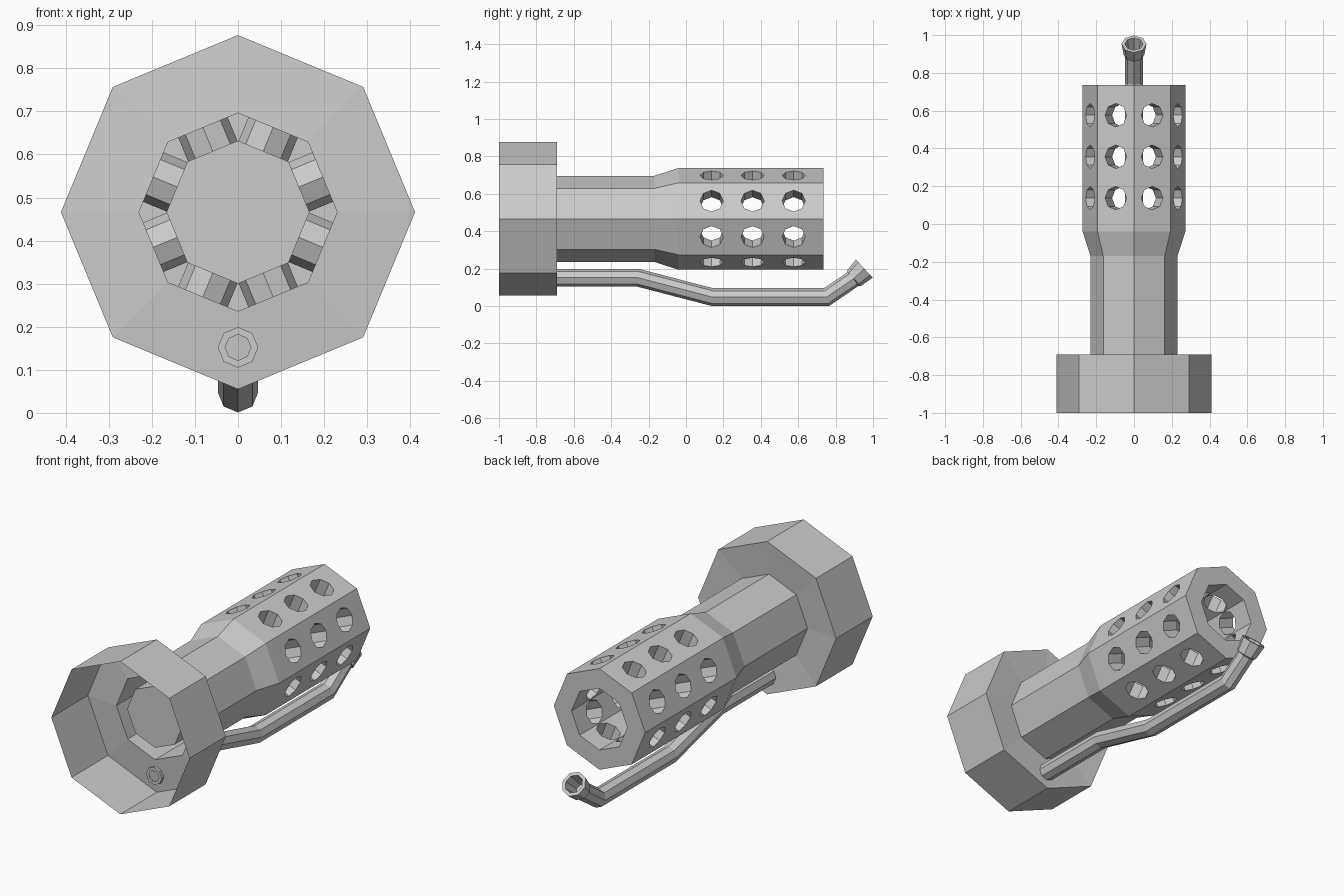
import bpy, bmesh
from math import sin, cos, pi, atan2
from mathutils import Vector, Matrix

if "Cube" in bpy.data.objects:
    bpy.data.objects.remove(bpy.data.objects["Cube"])

AXIS_Z = 0.466


def sweep(name, rings, loop=False, cap_end=False):
    """Join octagon rings (y, z, radius, tilt, vertical stretch) into a tube."""
    bm = bmesh.new()
    loops = []
    for y, z, r, t, k in rings:
        loops.append([bm.verts.new((r * cos(i * pi / 4),
                                    y - r * k * sin(i * pi / 4) * sin(t),
                                    z + r * k * sin(i * pi / 4) * cos(t)))
                      for i in range(8)])
    pairs = list(zip(loops, loops[1:]))
    if loop:
        pairs.append((loops[-1], loops[0]))
    for a, b in pairs:
        for i in range(8):
            j = (i + 1) % 8
            bm.faces.new((a[j], a[i], b[i], b[j]))
    if cap_end:
        bm.faces.new(loops[-1])
    if loop:
        bmesh.ops.recalc_face_normals(bm, faces=bm.faces)
    return finish(name, bm)


def finish(name, bm):
    me = bpy.data.meshes.new(name)
    bm.to_mesh(me)
    bm.free()
    ob = bpy.data.objects.new(name, me)
    bpy.context.collection.objects.link(ob)
    return ob


def straight(*profile):
    return [(y, AXIS_Z, r, 0, 1) for y, r in profile]


# Thin open collar with its rear wall
sweep("collar", straight((-1, 0.411), (-0.69, 0.411), (-0.705, 0.23)))

# Double-walled barrel
barrel = sweep("barrel", straight((-0.705, 0.23), (-0.17, 0.23), (-0.04, 0.272),
                                  (0.736, 0.272), (0.736, 0.166), (-0.705, 0.166)), loop=True)

# Cutter for three rows of eight vent holes
bm = bmesh.new()
for y in (0.137, 0.356, 0.576):
    for i in range(8):
        m = (Matrix.Translation((0, y, AXIS_Z))
             @ Matrix.Rotation((i + 0.5) * pi / 4, 4, 'Y')
             @ Matrix.Translation((0, 0, 0.251)))
        bmesh.ops.create_cone(bm, cap_ends=True, segments=8, radius1=0.062,
                              radius2=0.062, depth=0.2, matrix=m)
cutter = finish("vent_cutter", bm)
cutter.hide_render = True
mod = barrel.modifiers.new("vents", 'BOOLEAN')
mod.operation = 'DIFFERENCE'
mod.solver = 'EXACT'
mod.object = cutter
bpy.context.view_layer.objects.active = barrel
bpy.ops.object.modifier_apply(modifier=mod.name)
bpy.data.objects.remove(cutter)

# Open the gap between the walls at the collar end
bm = bmesh.new()
bm.from_mesh(barrel.data)
gap = [f for f in bm.faces if all(v.co.y < -0.7 for v in f.verts)]
bmesh.ops.delete(bm, geom=gap, context='FACES')
bm.to_mesh(barrel.data)
bm.free()

# Plug closing the inner wall
bm = bmesh.new()
bmesh.ops.create_circle(bm, cap_ends=True, segments=8, radius=0.166,
                        matrix=Matrix.Translation((0, -0.705, AXIS_Z))
                        @ Matrix.Rotation(pi / 2, 4, 'X'))
finish("plug", bm)

# Bent pilot pipe with mitred corners, flared tip and hollow mouth
path = [Vector(p) for p in ((-0.715, 0.152), (-0.26, 0.152), (0.14, 0.048),
                            (0.752, 0.048), (0.896, 0.146))]
rings = [(-0.715, 0.152, 0.03, 0, 1)]
for i, p in enumerate(path):
    d0 = (p - path[i - 1]) if i else path[1] - p
    d1 = (path[i + 1] - p) if i < len(path) - 1 else d0
    a0, a1 = atan2(d0.y, d0.x), atan2(d1.y, d1.x)
    rings.append((p.x, p.y, 0.047, (a0 + a1) / 2, 1 / cos((a1 - a0) / 2)))
tip = 0.75
rings += [(0.897, 0.147, 0.055, tip, 1), (0.953, 0.2, 0.066, tip, 1),
          (0.953, 0.2, 0.048, tip, 1), (0.88, 0.136, 0.036, tip, 1)]
sweep("pilot_pipe", rings, cap_end=True)
